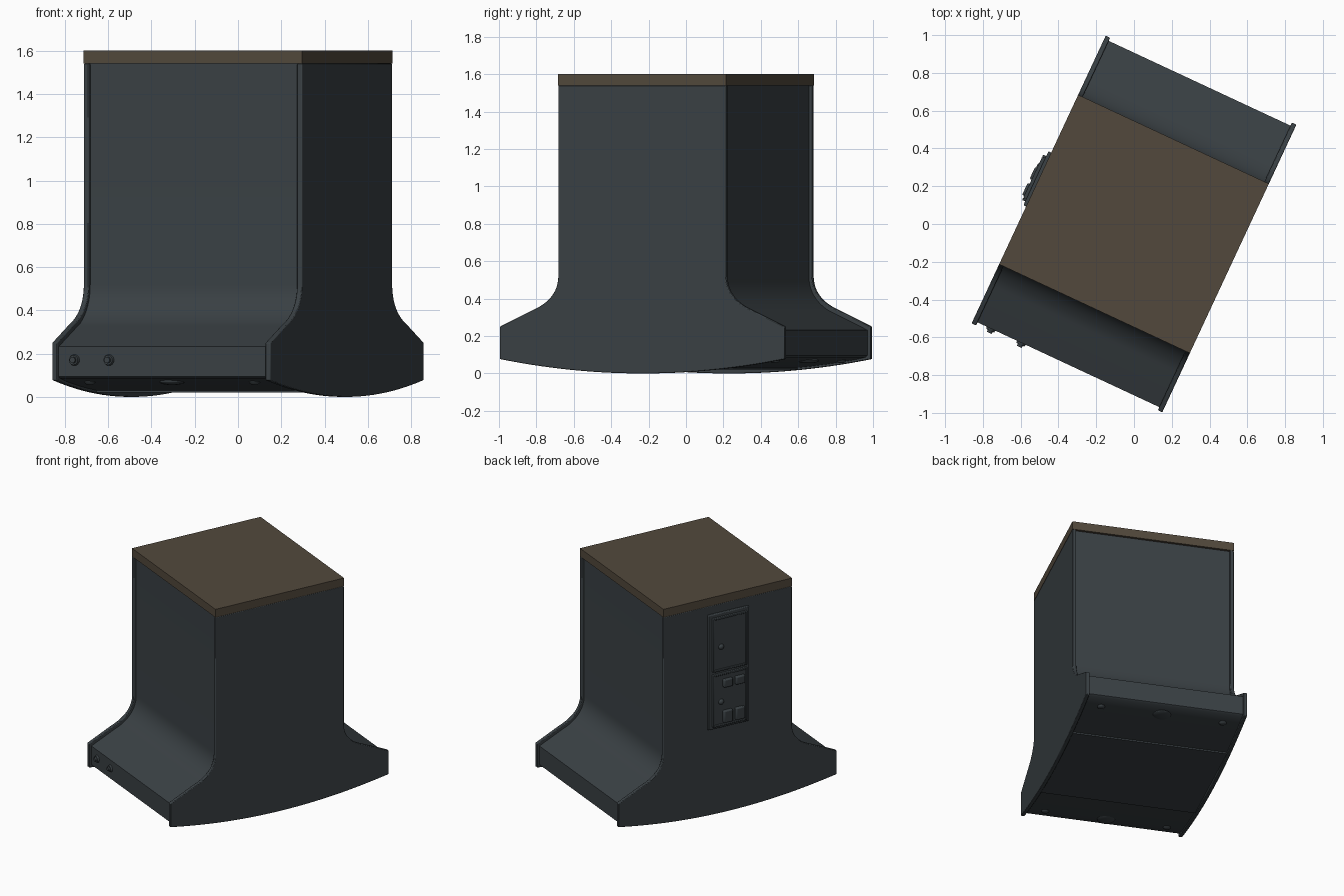
import bpy, bmesh, math
from mathutils import Matrix, Vector

if "Cube" in bpy.data.objects:
    bpy.data.objects.remove(bpy.data.objects["Cube"])

TURN = math.radians(-25)      # whole model is turned about z
HALF_W, PANEL_T = 0.557, 0.026


def material(name, rgb):
    m = bpy.data.materials.new(name)
    m.diffuse_color = (*rgb, 1)
    m.use_nodes = True
    m.node_tree.nodes["Principled BSDF"].inputs["Base Color"].default_value = m.diffuse_color
    return m


BODY = material("dark_slate", (0.042, 0.052, 0.058))
TOP = material("brown_top", (0.085, 0.066, 0.045))


def finish(bm, name, mat, bevel=0.0):
    bmesh.ops.recalc_face_normals(bm, faces=bm.faces)
    me = bpy.data.meshes.new(name)
    bm.to_mesh(me)
    bm.free()
    ob = bpy.data.objects.new(name, me)
    bpy.context.collection.objects.link(ob)
    ob.rotation_euler.z = TURN
    me.materials.append(mat)
    if bevel:
        b = ob.modifiers.new("bevel", 'BEVEL')
        b.width, b.segments, b.limit_method = bevel, 2, 'ANGLE'
    bpy.ops.object.select_all(action='DESELECT')
    ob.select_set(True)
    bpy.context.view_layer.objects.active = ob
    bpy.ops.object.shade_smooth_by_angle(angle=math.radians(30))
    return ob


def box(name, lo, hi, mat=BODY, bevel=0.0):
    bm = bmesh.new()
    lo, hi = Vector(lo), Vector(hi)
    bmesh.ops.create_cube(bm, size=1, matrix=Matrix.Translation((lo + hi) / 2)
                          @ Matrix.Diagonal((*(hi - lo), 1)))
    return finish(bm, name, mat, bevel)


def dome(name, loc, scale):
    bm = bmesh.new()
    bmesh.ops.create_uvsphere(bm, u_segments=20, v_segments=10, radius=1,
                              matrix=Matrix.Translation(loc) @ Matrix.Diagonal((*scale, 1)))
    return finish(bm, name, BODY)


def extrude(name, half, x0, x1, bevel=0.0):
    """Mirror a half profile in y, then extrude it along x."""
    pts = half + [(-y, z) for y, z in reversed(half) if y > 1e-6]
    bm = bmesh.new()
    face = bm.faces.new([bm.verts.new((x0, y, z)) for y, z in pts])
    res = bmesh.ops.extrude_face_region(bm, geom=[face])
    vs = [v for v in res["geom"] if isinstance(v, bmesh.types.BMVert)]
    bmesh.ops.translate(bm, verts=vs, vec=(x1 - x0, 0, 0))
    return finish(bm, name, BODY, bevel)


def flare(d):
    """Upright wall curving out to the foot, set in by d."""
    a, b, c = Vector((0.495, 0.52)), Vector((0.497, 0.395)), Vector((0.655, 0.335))
    curve = [(1 - t)**2 * a + 2 * t * (1 - t) * b + t * t * c for t in [i / 12 for i in range(13)]]
    pts = [(0.495, 1.54)] + [tuple(p) for p in curve] + [(0.84, 0.25)]
    out = []
    for i, (y, z) in enumerate(pts):
        out.append((y - d, z - d * min(1, max(0, i - 1) / 10)))
    return out


def arc(y):
    return 0.077 * (y / 0.84)**2


# Side panels with curved lower edge
side = flare(0) + [(0.84 * i / 14, arc(0.84 * i / 14)) for i in range(14, -1, -1)]
for s, n in ((-1, "left"), (1, "right")):
    extrude(n + "_side_panel", side, s * HALF_W, s * (HALF_W - PANEL_T), 0.004)

# Recessed core with a flat belly and stepped seams
d = 0.018
core = flare(d) + [(0.822, 0.095), (0.81, 0.086)]
core += [(y, arc(y) + 0.012) for y in (0.74, 0.66, 0.58, 0.5, 0.41)]
core += [(0.41, 0.02), (0, 0.02)]
w = HALF_W - PANEL_T + 0.002
extrude("core_body", core, -w, w)

# Brown top slab
box("top_slab", (-HALF_W, -0.495, 1.54), (HALF_W, 0.495, 1.6), TOP)

# Two jacks on the front of the foot
for i, x in enumerate((-0.451, -0.275)):
    for r, h in ((0.026, 0.012), (0.016, 0.024)):
        bm = bmesh.new()
        bmesh.ops.create_cone(bm, cap_ends=True, segments=24, radius1=r, radius2=r * 0.85, depth=h,
                              matrix=Matrix.Translation((x, -0.822 - h / 2, 0.17))
                              @ Matrix.Rotation(math.pi / 2, 4, 'X'))
        finish(bm, f"front_jack_{i}", BODY)

# Underside knobs at both ends
for s in (-1, 1):
    for x, r in ((-0.42, 0.026), (0, 0.06), (0.42, 0.026)):
        dome("underside_knob", (x, s * 0.72, arc(0.72) + 0.012), (r, r, 0.014))

# Control panel on the left side


def panel_part(name, y0, y1, z0, z1, out, bevel=0.004):
    box(name, (-HALF_W - out, y0, z0), (-HALF_W + 0.005, y1, z1), BODY, bevel)


def frame(name, y0, y1, z0, z1, out, t):
    panel_part(name, y0, y0 + t, z0, z1, out)
    panel_part(name, y1 - t, y1, z0, z1, out)
    panel_part(name, y0 + t, y1 - t, z0, z0 + t, out)
    panel_part(name, y0 + t, y1 - t, z1 - t, z1, out)


panel_part("control_plate", -0.158, 0.158, 0.635, 1.48, 0.016, 0.006)
for n, z0, z1 in (("upper", 1.06, 1.455), ("lower", 0.655, 1.04)):
    panel_part(n + "_door", -0.13, 0.125, z0, z1, 0.024)
    frame(n + "_door_rim", -0.135, 0.13, z0, z1, 0.034, 0.014)
for y in (0.018, -0.076):
    panel_part("upper_button", y - 0.035, y + 0.035, 0.935, 0.995, 0.045, 0.008)
    panel_part("lower_button", y - 0.035, y + 0.035, 0.675, 0.765, 0.045, 0.008)
for z in (1.235, 0.83):
    dome("door_lock", (-HALF_W - 0.024, 0.065, z), (0.016, 0.02, 0.02))
